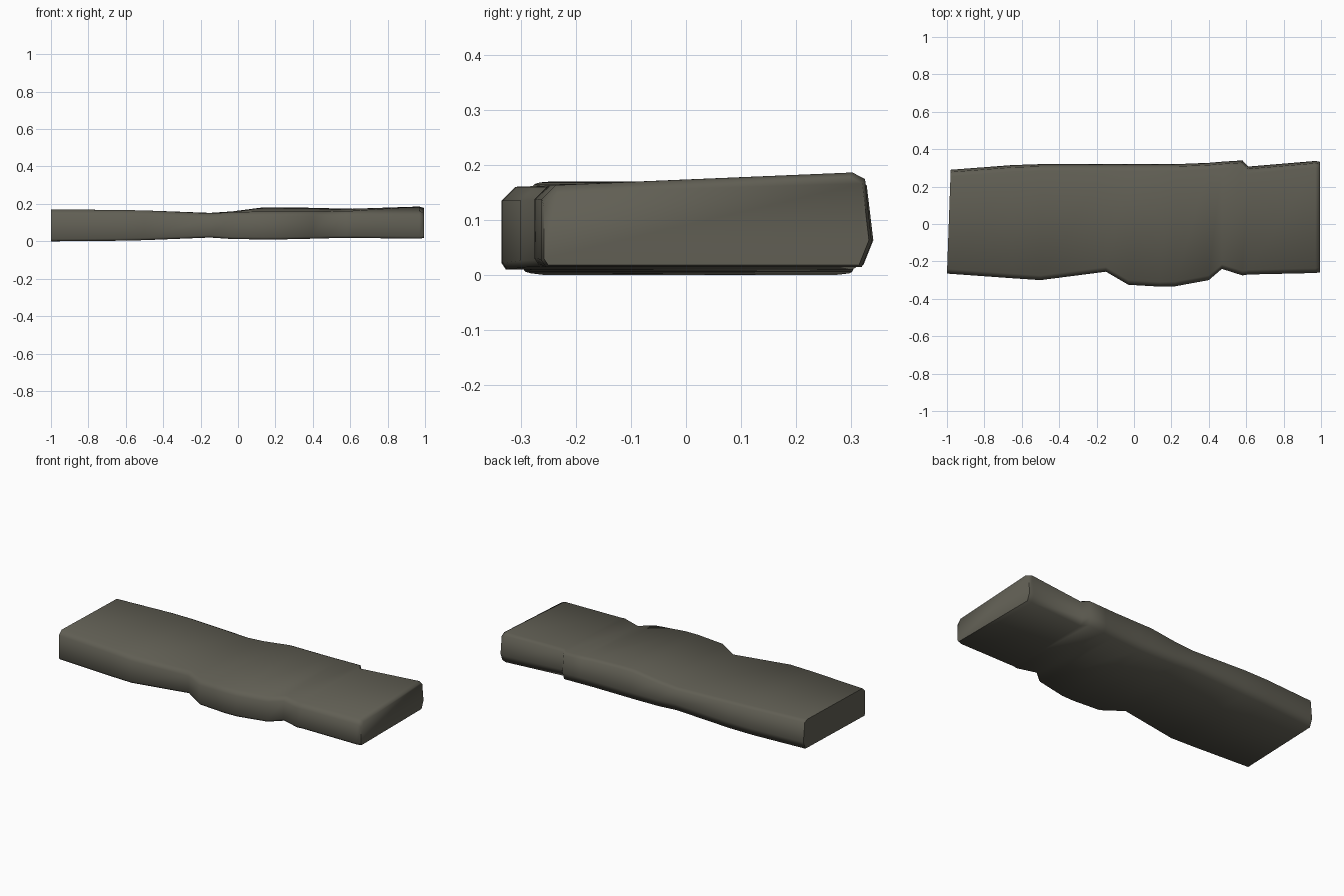
import bpy, bmesh, math

# dark olive-grey stone
stone = bpy.data.materials.new("dark_stone")
stone.diffuse_color = (0.118, 0.113, 0.088, 1)

# cross-sections: x, front y, back y, bottom z, top z at front, top z at back
sections = [
    (-1.00, -0.265, 0.290, 0.000, 0.170, 0.170),
    (-0.65, -0.290, 0.315, 0.003, 0.168, 0.168),
    (-0.50, -0.300, 0.320, 0.006, 0.165, 0.165),
    (-0.15, -0.255, 0.320, 0.020, 0.150, 0.152),
    (-0.03, -0.325, 0.320, 0.012, 0.155, 0.160),
    (0.14, -0.335, 0.320, 0.010, 0.160, 0.182),
    (0.22, -0.333, 0.320, 0.010, 0.160, 0.182),
    (0.40, -0.300, 0.327, 0.014, 0.160, 0.179),
    (0.47, -0.240, 0.333, 0.016, 0.160, 0.177),
    (0.58, -0.275, 0.340, 0.018, 0.162, 0.175),
    (0.61, -0.270, 0.307, 0.018, 0.163, 0.174),
    (0.97, -0.262, 0.337, 0.014, 0.163, 0.186),
    (0.995, -0.258, 0.332, 0.018, 0.150, 0.178),
]


def ring_points(x, yf, yb, zb, zf, zk):
    """Worn slab profile: steep front, slightly bulged back."""
    profile = [
        (yf + 0.008, zb), (yf, zb + 0.012), (yf, zf - 0.025), (yf + 0.025, zf),
        (yb - 0.035, zk), (yb - 0.012, zk - 0.012), (yb, zb + 0.045), (yb - 0.018, zb),
    ]
    # the left end leans back slightly
    lean = 0.02 if x == -1 else 0
    return [(x + lean * (y - yf) / (yb - yf), y, z) for y, z in profile]


# slab body: lofted rings with capped ends
bm = bmesh.new()
rings = [[bm.verts.new(p) for p in ring_points(*s)] for s in sections]
n = len(rings[0])
for a, b in zip(rings, rings[1:]):
    for i in range(n):
        j = (i + 1) % n
        bm.faces.new((a[i], a[j], b[j], b[i]))
bm.faces.new(rings[0])
bm.faces.new(rings[-1])
bmesh.ops.recalc_face_normals(bm, faces=bm.faces)

mesh = bpy.data.meshes.new("stone_slab")
bm.to_mesh(mesh)
bm.free()
mesh.materials.append(stone)
slab = bpy.data.objects.new("stone_slab", mesh)
bpy.context.collection.objects.link(slab)

# soft worn edges, crisp left end
bpy.context.view_layer.objects.active = slab
slab.select_set(True)
bpy.ops.object.shade_smooth_by_angle(angle=math.radians(75))
